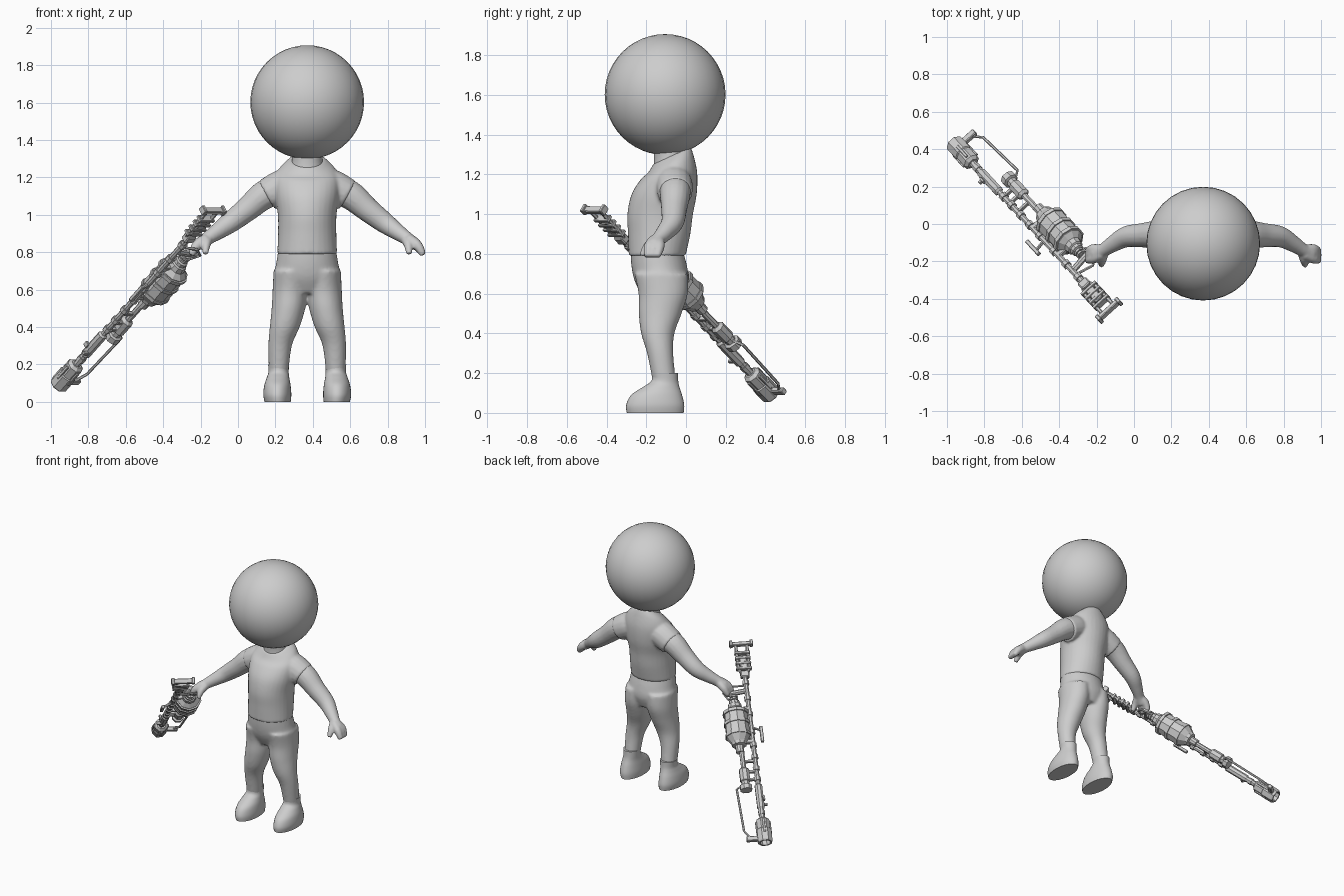
import bpy, bmesh, math
from mathutils import Vector, Matrix

if "Cube" in bpy.data.objects:
    bpy.data.objects.remove(bpy.data.objects["Cube"])

grey = bpy.data.materials.new("plain_grey")
grey.use_nodes = True
COLOUR = (0.61, 0.61, 0.61, 1)
grey.diffuse_color = COLOUR
grey.node_tree.nodes["Principled BSDF"].inputs["Base Color"].default_value = COLOUR
CX = 0.37                                     # middle of the figure


def finish(bm, name, smooth=False, matrix=None):
    bmesh.ops.recalc_face_normals(bm, faces=bm.faces[:])
    if matrix:
        bm.transform(matrix)
    mesh = bpy.data.meshes.new(name)
    bm.to_mesh(mesh)
    bm.free()
    mesh.materials.append(grey)
    ob = bpy.data.objects.new(name, mesh)
    bpy.context.collection.objects.link(ob)
    if smooth:
        bpy.ops.object.select_all(action='DESELECT')
        bpy.context.view_layer.objects.active = ob
        ob.select_set(True)
        bpy.ops.object.shade_smooth_by_angle(angle=math.radians(50))
    return ob


def blend(ob, voxel=0.01, steps=6):
    """Fuse overlapping volumes into one soft skin."""
    m = ob.modifiers.new("fuse", 'REMESH')
    m.mode, m.voxel_size, m.use_smooth_shade = 'VOXEL', voxel, True
    m = ob.modifiers.new("soften", 'SMOOTH')
    m.factor, m.iterations = 0.5, steps


def spline(keys, n=5):
    """Catmull-Rom through tuples of numbers."""
    k = [keys[0]] + list(keys) + [keys[-1]]
    out = []
    for i in range(1, len(k) - 2):
        for j in range(n):
            t = j / n
            out.append([0.5 * (2 * b + (c - a) * t + (2 * a - 5 * b + 4 * c - d) * t * t
                               + (3 * b - a - 3 * c + d) * t ** 3)
                        for a, b, c, d in zip(*k[i - 1:i + 3])])
    return out + [list(keys[-1])]


def skin(bm, rings):
    rows = [[bm.verts.new(p) for p in r] for r in rings]
    n = len(rows[0])
    for a, b in zip(rows, rows[1:]):
        for i in range(n):
            bm.faces.new((a[i], a[(i + 1) % n], b[(i + 1) % n], b[i]))
    bm.faces.new(rows[0])
    bm.faces.new(rows[-1])


def stack(bm, keys, n=32):
    """Horizontal ellipses: x, y, z, x radius, y radius, slope."""
    rings = []
    for x, y, z, rx, ry, slope in spline(keys):
        ts = [2 * math.pi * i / n for i in range(n)]
        rings.append([(x + rx * math.cos(t), y + ry * math.sin(t), z + slope * ry * math.sin(t)) for t in ts])
    skin(bm, rings)


def tube(bm, keys, n=16, steps=5):
    """Round section along a path: x, y, z, radius."""
    pts = spline(keys, steps)
    ps = [Vector(p[:3]) for p in pts]
    side, rings = None, []
    for i, p in enumerate(ps):
        d = (ps[min(i + 1, len(ps) - 1)] - ps[max(i - 1, 0)]).normalized()
        a = side if side else (Vector((0, 0, 1)) if abs(d.z) < 0.9 else Vector((0, 1, 0)))
        side = (a - d * a.dot(d)).normalized()
        up = d.cross(side)
        ts = [2 * math.pi * (j + 0.5) / n for j in range(n)]
        rings.append([p + pts[i][3] * (side * math.cos(t) + up * math.sin(t)) for t in ts])
    skin(bm, rings)


def mirrored(keys, sign):
    return [(CX + sign * k[0], *k[1:]) for k in keys]


# head and neck
bm = bmesh.new()
bmesh.ops.create_uvsphere(bm, u_segments=32, v_segments=24, radius=0.304,
                          matrix=Matrix.Translation((CX, -0.105, 1.602)))
finish(bm, "head", True)
bm = bmesh.new()
stack(bm, [(CX, -0.075, 1.2, 0.1, 0.09, 0), (CX, -0.078, 1.28, 0.083, 0.083, 0),
           (CX, -0.085, 1.36, 0.083, 0.083, 0)])
finish(bm, "neck", True)

# shirt with short sleeves
bm = bmesh.new()
stack(bm, [(CX, -0.145, 0.79, 0.16, 0.143, 0), (CX, -0.135, 0.9, 0.156, 0.157, 0),
           (CX, -0.13, 1.0, 0.157, 0.165, 0), (CX, -0.11, 1.1, 0.172, 0.164, 0),
           (CX, -0.085, 1.19, 0.175, 0.142, 0.1), (CX, -0.075, 1.25, 0.145, 0.115, 0.35),
           (CX, -0.07, 1.295, 0.092, 0.095, 0.45)])
for s in (1, -1):
    tube(bm, mirrored([(0.05, -0.07, 1.17, 0.08), (0.13, -0.06, 1.15, 0.093), (0.215, -0.055, 1.105, 0.088)], s))
blend(finish(bm, "shirt"), 0.009, 5)

# trousers
bm = bmesh.new()
stack(bm, [(CX, -0.115, 0.58, 0.12, 0.1, 0), (CX, -0.122, 0.66, 0.178, 0.135, 0),
           (CX, -0.135, 0.74, 0.166, 0.14, 0), (CX, -0.15, 0.83, 0.152, 0.13, 0)])
for s in (1, -1):
    stack(bm, mirrored([(0.153, -0.108, 0.15, 0.052, 0.058, 0), (0.145, -0.13, 0.3, 0.063, 0.066, 0),
                        (0.12, -0.142, 0.4, 0.08, 0.084, 0), (0.1, -0.13, 0.5, 0.09, 0.108, 0),
                        (0.09, -0.115, 0.6, 0.095, 0.124, 0), (0.085, -0.125, 0.7, 0.095, 0.135, 0)], s))
blend(finish(bm, "trousers"))

for s, label in ((1, "left"), (-1, "right")):
    # shoe
    bm = bmesh.new()
    stack(bm, mirrored([(0.158, -0.155, 0, 0.07, 0.143, 0), (0.16, -0.155, 0.04, 0.075, 0.146, 0),
                        (0.159, -0.148, 0.09, 0.07, 0.128, 0), (0.156, -0.125, 0.13, 0.06, 0.092, 0),
                        (0.153, -0.107, 0.16, 0.054, 0.068, 0), (0.153, -0.106, 0.2, 0.056, 0.066, 0)], s))
    finish(bm, label + "_shoe", True)
    # arm with hand
    bm = bmesh.new()
    tube(bm, mirrored([(0.14, -0.055, 1.14, 0.08), (0.23, -0.055, 1.105, 0.078), (0.32, -0.06, 1.03, 0.066),
                       (0.41, -0.068, 0.96, 0.057), (0.48, -0.105, 0.91, 0.045),
                       (0.535, -0.14, 0.872, 0.036), (0.58, -0.16, 0.84, 0.035)], s))
    for y in (-0.135, -0.16, -0.185):
        tube(bm, mirrored([(0.54, y * 0.4 - 0.085, 0.87, 0.03), (0.59, y, 0.835, 0.028),
                           (0.62, y - 0.01, 0.785, 0.017)], s), 10)
    tube(bm, mirrored([(0.53, -0.14, 0.87, 0.03), (0.54, -0.19, 0.84, 0.025), (0.545, -0.222, 0.79, 0.015)], s), 10)
    blend(finish(bm, label + "_arm"), 0.008, 4)

# rifle frame: local x runs to the muzzle, local y towards the drum
d = Vector((-0.825, 0.89, -0.93)).normalized()
w = Vector((0.755, 0.656, 0))
w = (w - d * w.dot(d)).normalized()
RIFLE = Matrix((d, w, d.cross(w))).transposed().to_4x4()
RIFLE.translation = (-0.135, -0.46, 1.02)


def turned(name, profile, u=0, v=0, sides=8, hollow=False):
    """Faceted turned part from (distance, radius) pairs."""
    bm = bmesh.new()
    rings = []
    for x, r in profile:
        ts = [2 * math.pi * (i + 0.5) / sides for i in range(sides)]
        rings.append([(x, u + r * math.cos(t), v + r * math.sin(t)) for t in ts])
    skin(bm, rings)
    finish(bm, name, False, RIFLE)


def block(name, centre, size):
    bm = bmesh.new()
    bmesh.ops.create_cube(bm, size=1, matrix=Matrix.Translation(centre) @ Matrix.Diagonal((*size, 1)))
    bmesh.ops.bevel(bm, geom=bm.edges[:], offset=min(size) * 0.15, segments=1, affect='EDGES')
    finish(bm, name, False, RIFLE)


def rod(name, pts, r, sides=6):
    bm = bmesh.new()
    tube(bm, [(*p, r) for p in pts], sides, 1)
    finish(bm, name, False, RIFLE)


# stock
block("butt_plate", (0, 0, 0), (0.025, 0.15, 0.035))
for u in (-0.07, 0.07):
    block("butt_end", (-0.003, u, 0), (0.038, 0.02, 0.045))
for u in (-0.038, 0.038):
    rod("stock_rail", [(0, u, 0), (0.19, u, 0), (0.235, u * 0.4, 0)], 0.011)
for x in (0.07, 0.11, 0.15, 0.19):
    block("stock_rung", (x, 0, 0), (0.018, 0.105, 0.04))
block("stock_core", (0.14, 0, 0), (0.1, 0.05, 0.03))
block("stock_hinge", (0.235, 0, 0), (0.05, 0.06, 0.045))

# barrel with collars and bored muzzle
turned("barrel", [(0.22, 0.017), (1.08, 0.017), (1.09, 0.027), (1.26, 0.027), (1.27, 0.02), (1.37, 0.02)])
for x in (0.3, 0.42, 0.54, 0.68, 0.78, 0.87, 0.96, 1.04, 1.3):
    turned("barrel_collar", [(x - 0.014, 0.024), (x + 0.014, 0.024)])
turned("muzzle", [(1.345, 0.03), (1.36, 0.047), (1.43, 0.047), (1.435, 0.053), (1.52, 0.053),
                  (1.53, 0.048), (1.53, 0.037), (1.44, 0.037)])
for a in range(4):
    t = math.pi / 2 * a
    block("muzzle_rib", (1.42, 0.045 * math.cos(t), 0.045 * math.sin(t)), (0.1, 0.016, 0.016))
block("front_sight", (1.23, -0.03, 0.015), (0.018, 0.035, 0.02))
block("sight_post", (1.2, -0.025, -0.02), (0.03, 0.015, 0.03))

# drum with hoops and tapered neck
turned("drum", [(0.39, 0.02), (0.43, 0.02), (0.435, 0.036), (0.455, 0.036), (0.46, 0.045), (0.49, 0.05), (0.515, 0.08),
                (0.71, 0.085), (0.755, 0.055), (0.775, 0.05), (0.78, 0.03), (0.83, 0.028)], 0.095, sides=10)
for x in (0.53, 0.61, 0.7):
    turned("drum_hoop", [(x - 0.011, 0.09), (x + 0.011, 0.09)], 0.095, sides=10)
for x in (0.5, 0.75):
    block("drum_mount", (x, 0.035, 0), (0.03, 0.07, 0.03))

# gas tube and forward cylinder
turned("gas_tube", [(0.8, 0.018), (1.0, 0.018)], 0.085)
turned("forward_cylinder", [(0.95, 0.022), (0.965, 0.036), (1.05, 0.036), (1.055, 0.028), (1.08, 0.028),
                            (1.085, 0.043), (1.12, 0.043)], 0.085)
for x in (0.9, 0.98, 1.04):
    block("tube_bracket", (x, 0.04, 0), (0.018, 0.09, 0.022))

# bent stay with foot
rod("stay", [(1.07, 0.1, 0), (1.11, 0.15, 0), (1.43, 0.135, 0), (1.48, 0.1, 0)], 0.008)
block("stay_foot", (1.495, 0.085, 0), (0.035, 0.08, 0.03))

# hand grip, trigger rods and side handle
rod("grip", [(0.36, 0.01, 0), (0.38, 0.15, 0)], 0.018, 8)
rod("trigger_guard", [(0.32, 0.02, 0), (0.31, 0.1, 0.02), (0.36, 0.16, 0.02), (0.42, 0.13, 0)], 0.008)
for x in (0.4, 0.42, 0.44):
    turned("neck_coil", [(x - 0.006, 0.03), (x + 0.006, 0.03)], 0.095)
rod("side_handle_arm", [(0.64, 0, 0), (0.65, -0.06, 0.03)], 0.009)
block("side_handle", (0.68, -0.07, 0.035), (0.12, 0.022, 0.022))
